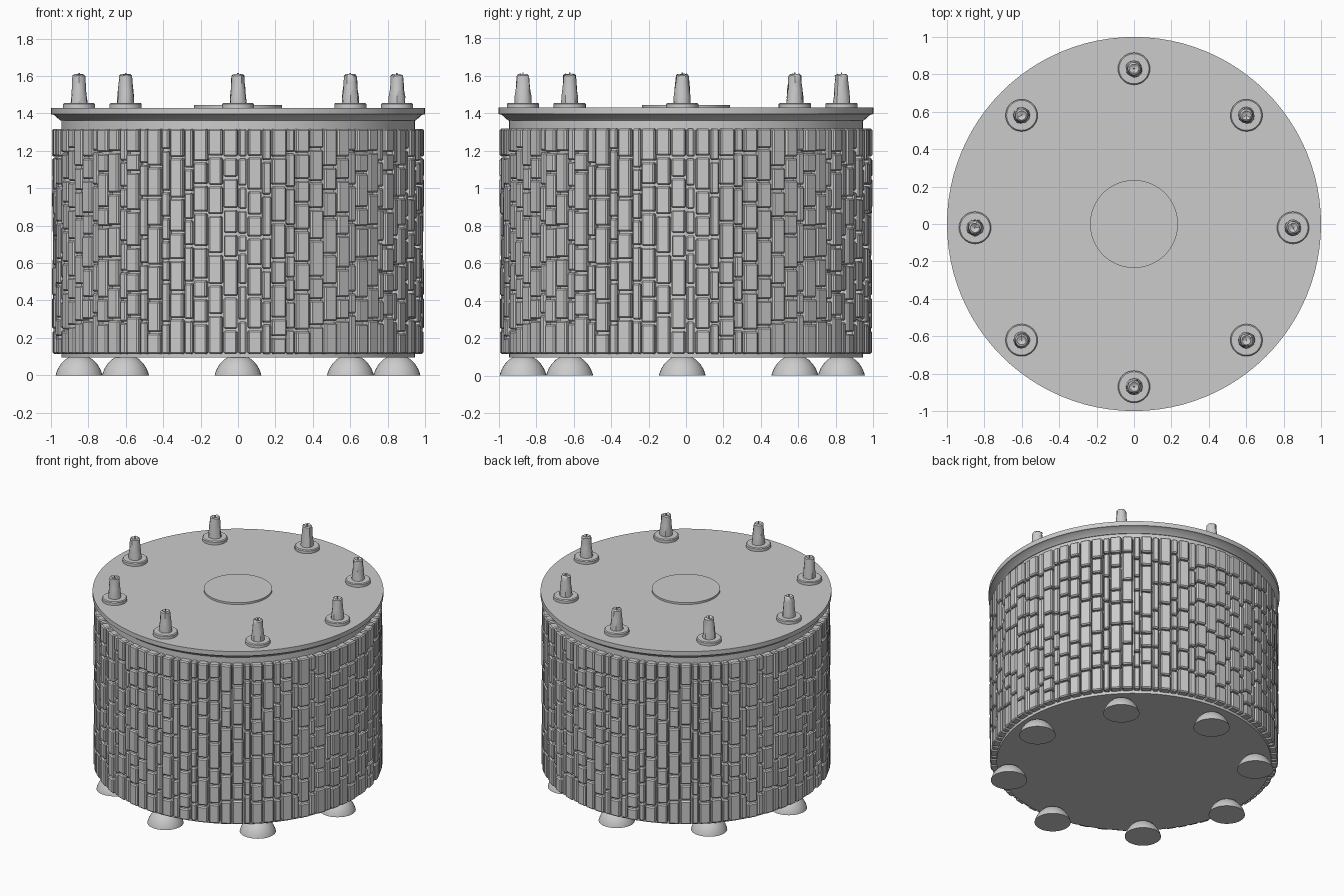
import bpy, bmesh, math, random
from mathutils import Matrix, Vector

if "Cube" in bpy.data.objects:
    bpy.data.objects.remove(bpy.data.objects["Cube"])

random.seed(4)


def finish(name, bm, smooth=True):
    bmesh.ops.recalc_face_normals(bm, faces=bm.faces)
    mesh = bpy.data.meshes.new(name)
    bm.to_mesh(mesh)
    bm.free()
    obj = bpy.data.objects.new(name, mesh)
    bpy.context.collection.objects.link(obj)
    if smooth:
        bpy.ops.object.select_all(action='DESELECT')
        obj.select_set(True)
        bpy.context.view_layer.objects.active = obj
        bpy.ops.object.shade_smooth_by_angle(angle=math.radians(35))
    return obj


def lathe(name, profile, sides, loc=(0, 0, 0), jitter=0.0):
    """Revolve (radius, z) points running from the bottom axis to the top axis."""
    bm = bmesh.new()
    rings = []
    for r, z in profile:
        if r == 0:
            rings.append([bm.verts.new((0, 0, z))] * sides)
            continue
        ring = []
        for i in range(sides):
            a = 2 * math.pi * i / sides
            q = r * (1 + random.uniform(-jitter, jitter))
            dz = random.uniform(-jitter, jitter) * 0.05
            ring.append(bm.verts.new((q * math.cos(a), q * math.sin(a), z + dz)))
        rings.append(ring)
    for low, high in zip(rings, rings[1:]):
        for i in range(sides):
            j = (i + 1) % sides
            corners = []
            for v in (low[i], low[j], high[j], high[i]):
                if v not in corners:
                    corners.append(v)
            bm.faces.new(corners)
    obj = finish(name, bm)
    obj.location = loc
    return obj


# Drum core, lid with sloping underside, and raised centre disc
lathe("drum_body", [(0, 0.095), (0.945, 0.095), (0.945, 1.37), (0, 1.37)], 96)
lathe("lid", [(0, 1.362), (0.95, 1.362), (0.985, 1.393), (1.0, 1.396),
              (1.0, 1.43), (0, 1.43)], 96)
lathe("centre_disc", [(0, 1.425), (0.235, 1.425), (0.235, 1.444), (0, 1.444)], 64)

# Brick cladding: one quarter of wide (W) and narrow (n) columns, repeated four times
COLUMNS = "WnWnWnWnWWWnWnWnWWWWnW"
STEP = {"W": 4.75, "n": 2.95}
WIDTH = {"W": 0.074, "n": 0.043}
unit = 90 / sum(STEP[c] for c in COLUMNS)
Z0, Z1, GAP = 0.115, 1.328, 0.01


def brick(bm, angle, width, low, high, outer):
    inner = 0.935
    turn = Matrix.Rotation(angle, 4, 'Z')
    move = Matrix.Translation(Vector((0, -(inner + outer) / 2, (low + high) / 2)))
    size = Matrix.Diagonal((width, outer - inner, high - low, 1))
    bmesh.ops.create_cube(bm, size=1, matrix=turn @ move @ size)


bm = bmesh.new()
angle = -45.0
for kind in COLUMNS:
    mid = math.radians(angle + STEP[kind] * unit / 2)
    angle += STEP[kind] * unit
    heights = []
    while sum(heights) < Z1 - Z0 - 0.06:
        heights.append(random.uniform(0.10, 0.22))
    scale = (Z1 - Z0) / sum(heights)
    z = Z0
    for h in heights:
        top = z + h * scale
        outer = (0.993 if kind == "W" else 0.986) + random.uniform(-0.004, 0.002)
        width = WIDTH[kind] * random.uniform(0.94, 1.04)
        brick(bm, mid, width, z, top - GAP, outer)
        z = top
bmesh.ops.bevel(bm, geom=bm.edges[:], offset=0.008, segments=1,
                affect='EDGES', clamp_overlap=True)
quarter = finish("bricks_front", bm, smooth=False)
for k, side in enumerate(("right", "back", "left"), 1):
    copy = bpy.data.objects.new("bricks_" + side, quarter.data)
    copy.rotation_euler.z = k * math.pi / 2
    bpy.context.collection.objects.link(copy)

# Eight feet below, and eight candles on round holders above
FOOT = [(0, 0), (0.125, 0), (0.122, 0.012), (0.112, 0.037), (0.096, 0.062),
        (0.075, 0.084), (0.05, 0.1), (0, 0.112)]
HOLDER = [(0, 1.425), (0.086, 1.425), (0.086, 1.45), (0.08, 1.456), (0, 1.456)]
CANDLE = [(0, 1.45), (0.045, 1.45), (0.043, 1.49), (0.039, 1.53), (0.036, 1.57),
          (0.034, 1.602), (0.025, 1.609), (0.015, 1.602), (0, 1.598)]
WICK = [(0, 1.59), (0.005, 1.59), (0.004, 1.617), (0, 1.617)]
for i in range(8):
    a = i * math.pi / 4
    spot = (0.85 * math.cos(a), 0.85 * math.sin(a) - 0.02, 0)
    lathe(f"foot_{i + 1}", FOOT, 32, spot)
    lathe(f"candle_holder_{i + 1}", HOLDER, 32, spot)
    lathe(f"candle_{i + 1}", CANDLE, 12, spot, jitter=0.06)
    lathe(f"wick_{i + 1}", WICK, 6, spot)
